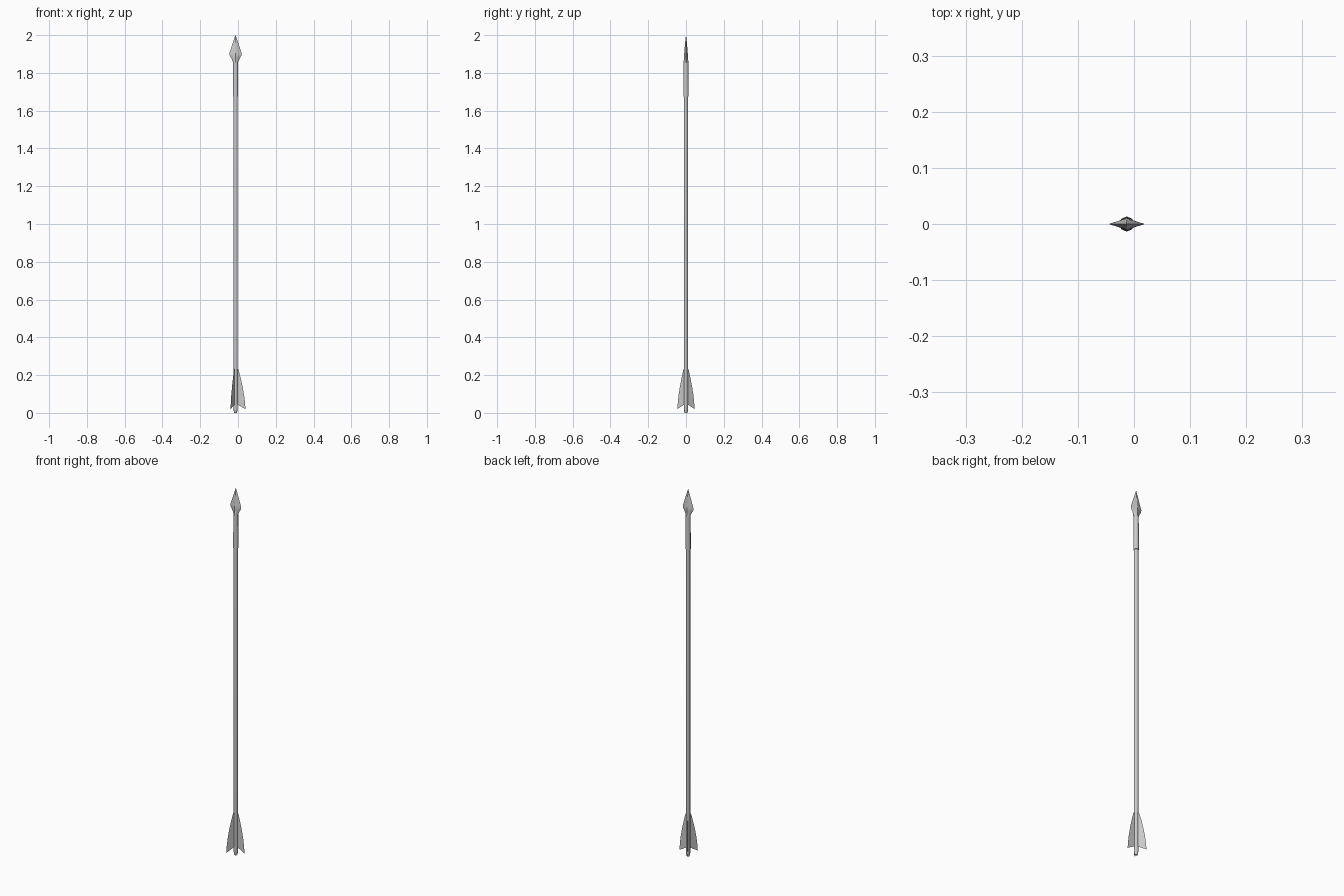
import bpy, math

if "Cube" in bpy.data.objects:
    bpy.data.objects.remove(bpy.data.objects["Cube"])

AXIS_X = -0.013   # three-vane tail shifts the shaft off centre
SIDES = 8


def make_mesh(name, verts, faces, smooth=True):
    mesh = bpy.data.meshes.new(name)
    mesh.from_pydata(verts, [], faces)
    obj = bpy.data.objects.new(name, mesh)
    bpy.context.collection.objects.link(obj)
    obj.location.x = AXIS_X
    if smooth:
        bpy.ops.object.select_all(action='DESELECT')
        obj.select_set(True)
        bpy.context.view_layer.objects.active = obj
        bpy.ops.object.shade_smooth_by_angle(angle=math.radians(50))
    return obj


def ring(z, rx, ry, diamond=False):
    pts = []
    for i in range(SIDES):
        a = 2 * math.pi * i / SIDES
        c, s = math.cos(a), math.sin(a)
        k = 1 / (abs(c) + abs(s)) if diamond else 1
        pts.append((rx * c * k, ry * s * k, z))
    return pts


def loft(name, rings, smooth=True):
    verts = [p for r in rings for p in r]
    faces = [tuple(reversed(range(SIDES)))]
    for j in range(len(rings) - 1):
        for i in range(SIDES):
            k = (i + 1) % SIDES
            a, b = j * SIDES, (j + 1) * SIDES
            faces.append((a + i, a + k, b + k, b + i))
    top = (len(rings) - 1) * SIDES
    faces.append(tuple(range(top, top + SIDES)))
    return make_mesh(name, verts, faces, smooth)


# Shaft with a tapered nock end
loft("shaft", [ring(z, r, r) for z, r in
               ((0, 0.007), (0.006, 0.009), (0.02, 0.011), (1.69, 0.011))])

# Socket sleeve joining the shaft to the point
loft("socket", [ring(1.675, 0.0135, 0.0135), ring(1.855, 0.0125, 0.0125)])

# Leaf-shaped point with a diamond cross-section
loft("arrow_head", [
    ring(1.855, 0.0125, 0.0125),
    ring(1.875, 0.021, 0.0115, True),
    ring(1.892, 0.031, 0.0105, True),
    ring(1.904, 0.0325, 0.0095, True),
    ring(1.92, 0.027, 0.008, True),
    ring(1.96, 0.014, 0.0045, True),
    ring(2.0, 0.0006, 0.0004, True),
], smooth=False)

# Three thin vanes around the tail
VANE = ((0.009, 0.045), (0.0525, 0.02), (0.050, 0.055), (0.045, 0.095),
        (0.037, 0.14), (0.027, 0.185), (0.018, 0.22), (0.013, 0.233), (0.009, 0.233))
for n in range(3):
    ang = n * 2 * math.pi / 3
    pts = [(r * math.cos(ang), r * math.sin(ang), z) for r, z in VANE]
    make_mesh(f"vane_{n + 1}", pts, [tuple(range(len(pts)))], smooth=False)
